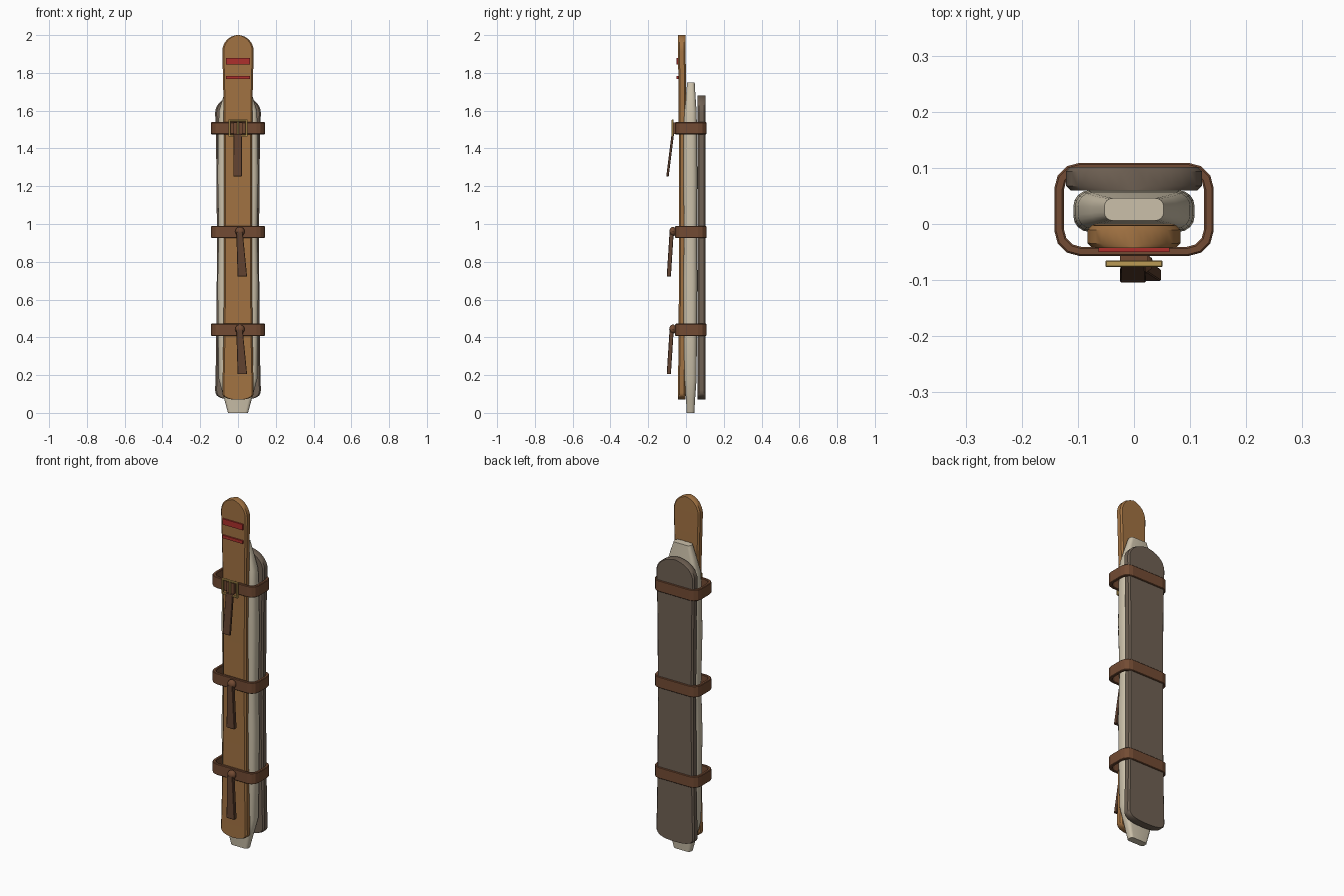
import bpy, bmesh, math
from mathutils import Vector, Matrix

cube = bpy.data.objects.get("Cube")
if cube:
    bpy.data.objects.remove(cube, do_unlink=True)


def material(name, rgb):
    m = bpy.data.materials.new(name)
    m.use_nodes = True
    m.diffuse_color = (*rgb, 1)
    m.node_tree.nodes["Principled BSDF"].inputs["Base Color"].default_value = (*rgb, 1)
    return m


WOOD = material("warm wood", (0.36, 0.17, 0.055))
GREY = material("grey wood", (0.16, 0.12, 0.088))
CLOTH = material("cream cloth", (0.6, 0.53, 0.4))
LEATHER = material("leather", (0.17, 0.07, 0.033))
DARK = material("dark leather", (0.115, 0.052, 0.028))
BRASS = material("brass", (0.5, 0.33, 0.09))
RED = material("red paint", (0.42, 0.03, 0.025))


def finish(name, bm, mat, bevel=0, segments=1, smooth=True):
    bmesh.ops.recalc_face_normals(bm, faces=bm.faces)
    me = bpy.data.meshes.new(name)
    bm.to_mesh(me)
    bm.free()
    ob = bpy.data.objects.new(name, me)
    bpy.context.collection.objects.link(ob)
    me.materials.append(mat)
    if bevel:
        mod = ob.modifiers.new("edge", "BEVEL")
        mod.width, mod.segments = bevel, segments
        mod.limit_method, mod.angle_limit = "ANGLE", math.radians(50)
    if smooth:
        bpy.ops.object.select_all(action="DESELECT")
        ob.select_set(True)
        bpy.context.view_layer.objects.active = ob
        bpy.ops.object.shade_smooth_by_angle(angle=math.radians(35))
    return ob


def loft(bm, rings, closed=False):
    """Skin rings of points; cap the ends unless the loft closes on itself."""
    rows = [[bm.verts.new(p) for p in r] for r in rings]
    pairs = list(zip(rows, rows[1:])) + ([(rows[-1], rows[0])] if closed else [])
    for a, b in pairs:
        for i in range(len(a)):
            j = (i + 1) % len(a)
            bm.faces.new((a[i], a[j], b[j], b[i]))
    if not closed:
        bm.faces.new(rows[0])
        bm.faces.new(rows[-1])


def board(name, mat, end, waist, z0, z1, y0, y1, low, high, power, bow=0):
    """Plank with rounded ends, a slight waist and a bowed length."""
    mid, steps = (z0 + z1) / 2, 8
    half = []
    for i in range(steps + 1):
        a = math.pi / 2 * i / steps
        half.append((end * math.sin(a) ** (2 / power), z0 + low * (1 - math.cos(a) ** (2 / power))))
    for i in range(1, 8):
        z = z0 + low + (z1 - high - z0 - low) * i / 8
        t = abs(z - mid) / (mid - z0)
        half.append((waist + (end - waist) * t ** 2, z))
    for i in range(steps + 1):
        a = math.pi / 2 * i / steps
        half.append((end * math.cos(a), z1 - high + high * math.sin(a)))
    bm = bmesh.new()
    # strips across the plank, so that it can bow
    rings = []
    for x, z in half:
        x = max(x, 0.004)
        s = bow * ((z - mid) / (z1 - mid)) ** 2
        c = min(0.008, x * 0.4)
        rings.append([(-x, y0 + c - s, z), (-x + c, y0 - s, z), (x - c, y0 - s, z), (x, y0 + c - s, z),
                      (x, y1 - c - s, z), (x - c, y1 - s, z), (-x + c, y1 - s, z), (-x, y1 - c - s, z)])
    loft(bm, rings)
    return finish(name, bm, mat)


def rounded_rect(hx, y0, y1, r, seg):
    pts = []
    for k, (cx, cy) in enumerate([(hx - r, y1 - r), (r - hx, y1 - r), (r - hx, y0 + r), (hx - r, y0 + r)]):
        for i in range(seg + 1):
            a = math.pi / 2 * (k + i / seg)
            pts.append((cx + r * math.cos(a), cy + r * math.sin(a)))
    return pts


def box(name, mat, size, centre, turn=None, bevel=0.0):
    bm = bmesh.new()
    bmesh.ops.create_cube(bm, size=1, matrix=Matrix.Diagonal((*size, 1)))
    if turn:
        bm.transform(turn)
    bm.transform(Matrix.Translation(centre))
    return finish(name, bm, mat, bevel, smooth=False)


def tail(name, top, bottom, w_top, w_bottom, thick):
    """Hanging strap end, widening downward."""
    bm = bmesh.new()
    rings = []
    for p, w in ((top, w_top), (bottom, w_bottom)):
        x, y, z = p
        rings.append([(x + sx * w / 2, y + sy * thick / 2, z) for sx, sy in ((-1, -1), (1, -1), (1, 1), (-1, 1))])
    loft(bm, rings)
    return finish(name, bm, DARK, 0.002, smooth=False)


# Boards
board("front_board", WOOD, 0.083, 0.073, 0.07, 2.0, -0.037, 0.003, 0.035, 0.085, 2.4, 0.006)
board("back_board", GREY, 0.121, 0.112, 0.07, 1.68, 0.06, 0.102, 0.05, 0.09, 2.8)

# Cloth bundle between the boards
bm = bmesh.new()
sections = [(0, 0.053, 0.004, 0.044), (0.07, 0.072, 0.0, 0.048), (0.18, 0.102, -0.008, 0.056),
            (0.44, 0.106, -0.012, 0.058), (0.7, 0.108, -0.014, 0.06), (0.96, 0.102, -0.01, 0.058),
            (1.25, 0.108, -0.014, 0.06), (1.5, 0.105, -0.012, 0.058), (1.6, 0.1, -0.008, 0.056),
            (1.68, 0.076, 0.0, 0.05), (1.75, 0.053, 0.006, 0.046)]
loft(bm, [[(x, y, z) for x, y in rounded_rect(hx, y0, y1, (y1 - y0) * 0.38, 4)] for z, hx, y0, y1 in sections])
finish("cloth_bundle", bm, CLOTH)

# Three leather straps
HEIGHTS = (0.44, 0.957, 1.507)
for n, z in enumerate(HEIGHTS):
    outer = rounded_rect(0.142, -0.057, 0.109, 0.045, 3)
    inner = rounded_rect(0.125, -0.041, 0.093, 0.032, 3)
    bm = bmesh.new()
    h = 0.032
    loft(bm, [[(x, y, z + dz) for x, y in ring] for ring, dz in
              ((outer, -h), (outer, h), (inner, h), (inner, -h))], closed=True)
    finish(f"strap_{n + 1}", bm, LEATHER, 0.003, smooth=False)

# Knots and hanging ends on the two lower straps
for n, z in enumerate(HEIGHTS[:2]):
    bm = bmesh.new()
    bmesh.ops.create_uvsphere(bm, u_segments=12, v_segments=8, radius=0.025,
                              matrix=Matrix.Translation((0.01, -0.07, z + 0.003)) @ Matrix.Diagonal((1, 0.75, 1, 1)))
    finish(f"knot_{n + 1}", bm, LEATHER)
    tail(f"strap_end_{n + 1}", (0.008, -0.076, z), (0.023, -0.091, z - 0.235), 0.034, 0.05, 0.022)

# Brass buckle with its strap end
zb = HEIGHTS[2]
for sx in (-1, 1):
    box("buckle_side", BRASS, (0.01, 0.012, 0.09), (sx * 0.046, -0.071, zb), bevel=0.002)
    box("buckle_rail", BRASS, (0.1, 0.012, 0.01), (0, -0.071, zb + sx * 0.04), bevel=0.002)
box("buckle_bar", BRASS, (0.008, 0.01, 0.08), (0, -0.071, zb), bevel=0.002)
box("buckle_keeper", LEATHER, (0.05, 0.014, 0.06), (0, -0.063, zb))
tail("buckle_strap_end", (-0.002, -0.07, zb - 0.03), (-0.002, -0.098, 1.252), 0.044, 0.046, 0.013)

# Painted bands on the front board
for n, (z, h) in enumerate(((1.862, 0.033), (1.776, 0.017))):
    box(f"red_band_{n + 1}", RED, (0.126, 0.009, h), (0, -0.0455, z))
